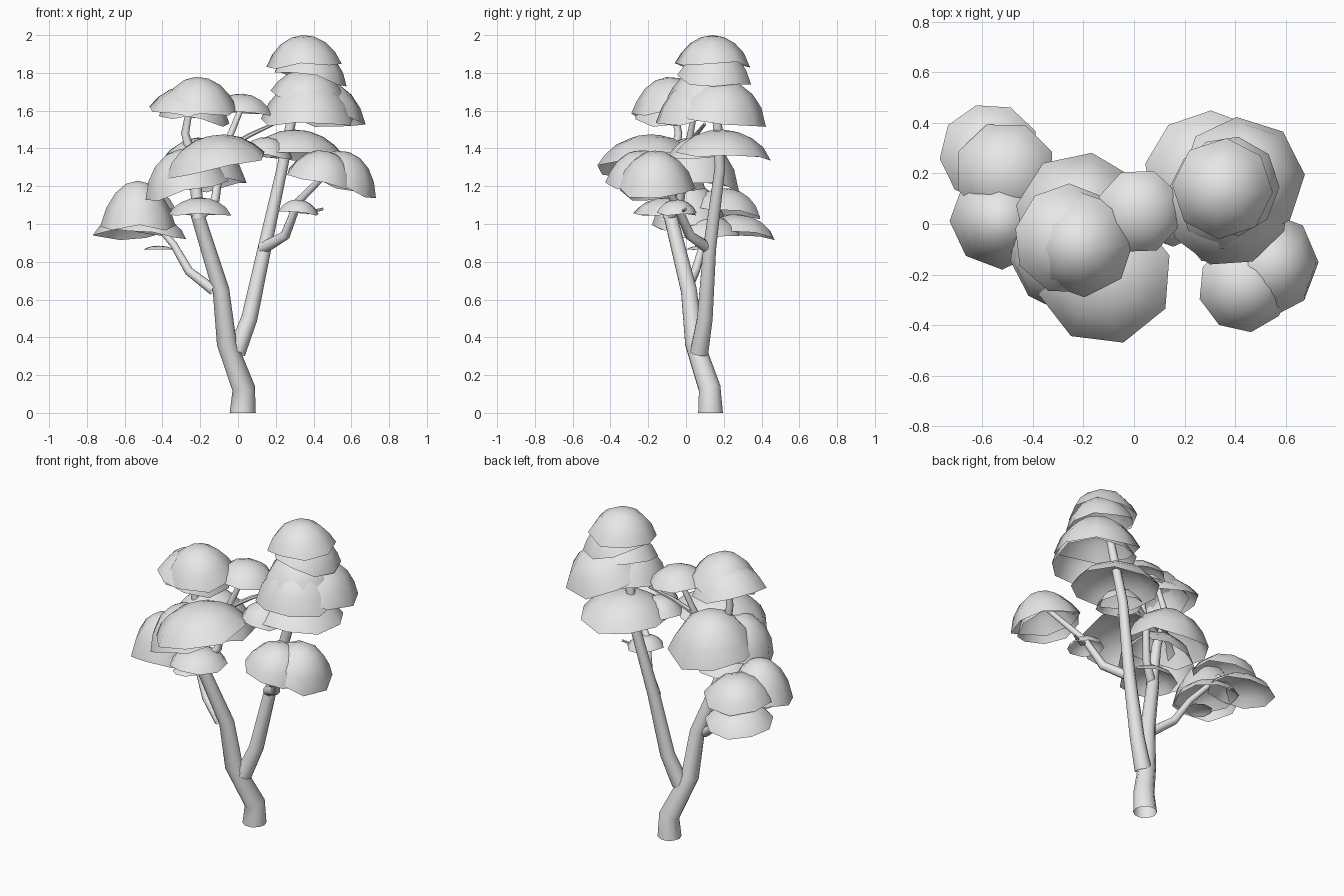
import bpy, math
from mathutils import Vector, Matrix

if "Cube" in bpy.data.objects:
    bpy.data.objects.remove(bpy.data.objects["Cube"])

grey = bpy.data.materials.new("pale_grey")
grey.use_nodes = True
grey.diffuse_color = (0.8, 0.8, 0.8, 1)
grey.node_tree.nodes["Principled BSDF"].inputs["Base Color"].default_value = (0.8, 0.8, 0.8, 1)


def add_mesh(name, verts, faces, angle):
    mesh = bpy.data.meshes.new(name)
    mesh.from_pydata(verts, [], faces)
    mesh.materials.append(grey)
    obj = bpy.data.objects.new(name, mesh)
    bpy.context.collection.objects.link(obj)
    bpy.ops.object.select_all(action='DESELECT')
    obj.select_set(True)
    bpy.context.view_layer.objects.active = obj
    bpy.ops.object.shade_smooth_by_angle(angle=math.radians(angle))


def limb(name, points, r0, r1, sides=10):
    """Tapered tube through the points, open at the root and closed at the tip."""
    pts = [Vector(p) for p in points]
    verts, faces = [], []
    last = len(pts) - 1
    for i, p in enumerate(pts):
        axis = (pts[min(i + 1, last)] - pts[max(i - 1, 0)]).normalized()
        if i == 0 and p.z == 0:
            axis = Vector((0, 0, 1))
        u = Vector((0, 1, 0)).cross(axis).normalized()
        v = axis.cross(u)
        r = r0 + (r1 - r0) * i / last
        for k in range(sides):
            a = math.tau * k / sides
            verts.append(p + r * (math.cos(a) * u + math.sin(a) * v))
    for i in range(last):
        for k in range(sides):
            a, b = i * sides + k, i * sides + (k + 1) % sides
            faces.append((a, b, b + sides, a + sides))
    faces.append(tuple(last * sides + k for k in range(sides)))
    add_mesh(name, verts, faces, 50)


def leaf_dome(name, x, y, z, r, h, tilt_x=0, tilt_y=0, sides=8, rings=4):
    """Open low-poly cap: z is the rim height, tilts lower the +x or +y side."""
    turn = (Matrix.Rotation(math.radians(tilt_x), 3, 'Y')
            @ Matrix.Rotation(math.radians(-tilt_y), 3, 'X'))
    base = Vector((x, y, z))
    spin = x * 9 + y * 5
    sweep = math.radians(66)
    verts = [base + turn @ Vector((0, 0, h))]
    faces = []
    for j in range(1, rings + 1):
        a = sweep * j / rings
        out = r * math.sin(a) / math.sin(sweep)
        up = h * (math.cos(a) - math.cos(sweep)) / (1 - math.cos(sweep))
        for k in range(sides):
            t = math.tau * k / sides + spin
            wave = 0.08 * h * math.sin(3 * t) * (j == rings)
            verts.append(base + turn @ Vector((out * math.cos(t), out * math.sin(t), up + wave)))
    for k in range(sides):
        n = (k + 1) % sides
        faces.append((0, 1 + k, 1 + n))
        for j in range(rings - 1):
            a, b = 1 + j * sides, 1 + (j + 1) * sides
            faces.append((a + k, b + k, b + n, a + n))
    add_mesh(name, verts, faces, 60)


# Trunk and main fork
limb("trunk", [(.025, .13, 0), (.03, .125, .13), (-.06, .045, .37), (-.09, .015, .65),
               (-.215, -.085, 1.05)], .069, .036)
limb("fork_trunk", [(-.01, .07, .32), (.06, .1, .5), (.14, .125, .87), (.235, .18, 1.3),
                    (.33, .15, 1.8)], .05, .022)

# Branches
limb("low_right_branch", [(-.13, .0, .65), (-.26, .05, .75), (-.34, .09, .89),
                          (-.5, .17, 1.08)], .028, .015)
limb("low_left_branch", [(.13, .12, .87), (.25, .02, .94), (.32, -.06, 1.12),
                         (.5, -.17, 1.3)], .032, .015)
limb("upper_branch", [(-.21, -.09, 1.03), (-.12, -.03, 1.13), (-.09, .0, 1.35),
                      (.02, .05, 1.62)], .028, .015)
limb("upper_right_branch", [(-.21, -.09, 1.03), (-.23, -.07, 1.3), (-.28, -.04, 1.48),
                            (-.24, -.08, 1.7)], .034, .015)
limb("cross_twig", [(-.09, .0, 1.38), (.06, .05, 1.47), (.19, .1, 1.53)], .016, .008, 6)
limb("small_twig", [(.32, -.06, 1.1), (.37, -.03, 1.06), (.45, 0, 1.08)], .012, .007, 6)

# Canopy: x, y, rim z, radius, height, tilt x, tilt y
canopy = {
    "crown": [(.35, .14, 1.84, .2, .16, -3, 0), (.38, .15, 1.77, .2, .16, 12, 4),
              (.37, .1, 1.68, .2, .14, 6, -6), (.37, .08, 1.55, .25, .22, 0, -6),
              (.43, .18, 1.57, .25, .2, 10, 10), (.3, .19, 1.36, .26, .14, 0, 3)],
    "left_tier": [(.53, -.16, 1.2, .21, .19, 18, 0), (.44, -.24, 1.24, .19, .15, 12, -8),
                  (.32, -.05, 1.06, .11, .07, 6, 0)],
    "right_tier": [(-.53, .02, .99, .2, .24, 0, -4), (-.57, .28, .95, .2, .1, -3, 8),
                   (-.51, .21, 1.06, .2, .13, -4, 8), (-.46, .1, .95, .19, .1, 8, 0)],
    "middle_tier": [(-.12, -.2, 1.31, .28, .16, -12, -5), (-.27, -.12, 1.19, .23, .21, -14, -6),
                    (-.21, .03, 1.22, .26, .24, 0, 8), (-.2, -.11, 1.05, .17, .09, 0, 0),
                    (.15, .05, 1.36, .14, .1, 6, 0)],
    "upper_tier": [(-.21, -.08, 1.59, .21, .19, -4, -6), (-.26, -.06, 1.57, .22, .16, 12, -2),
                   (.02, .05, 1.59, .17, .1, 4, 0)],
}
for tier, domes in canopy.items():
    for n, dome in enumerate(domes):
        leaf_dome(f"{tier}_leaf_dome_{n + 1}", *dome, sides=8 + n % 2)
leaf_dome("low_leaf", -.42, .08, .865, .08, .02)
